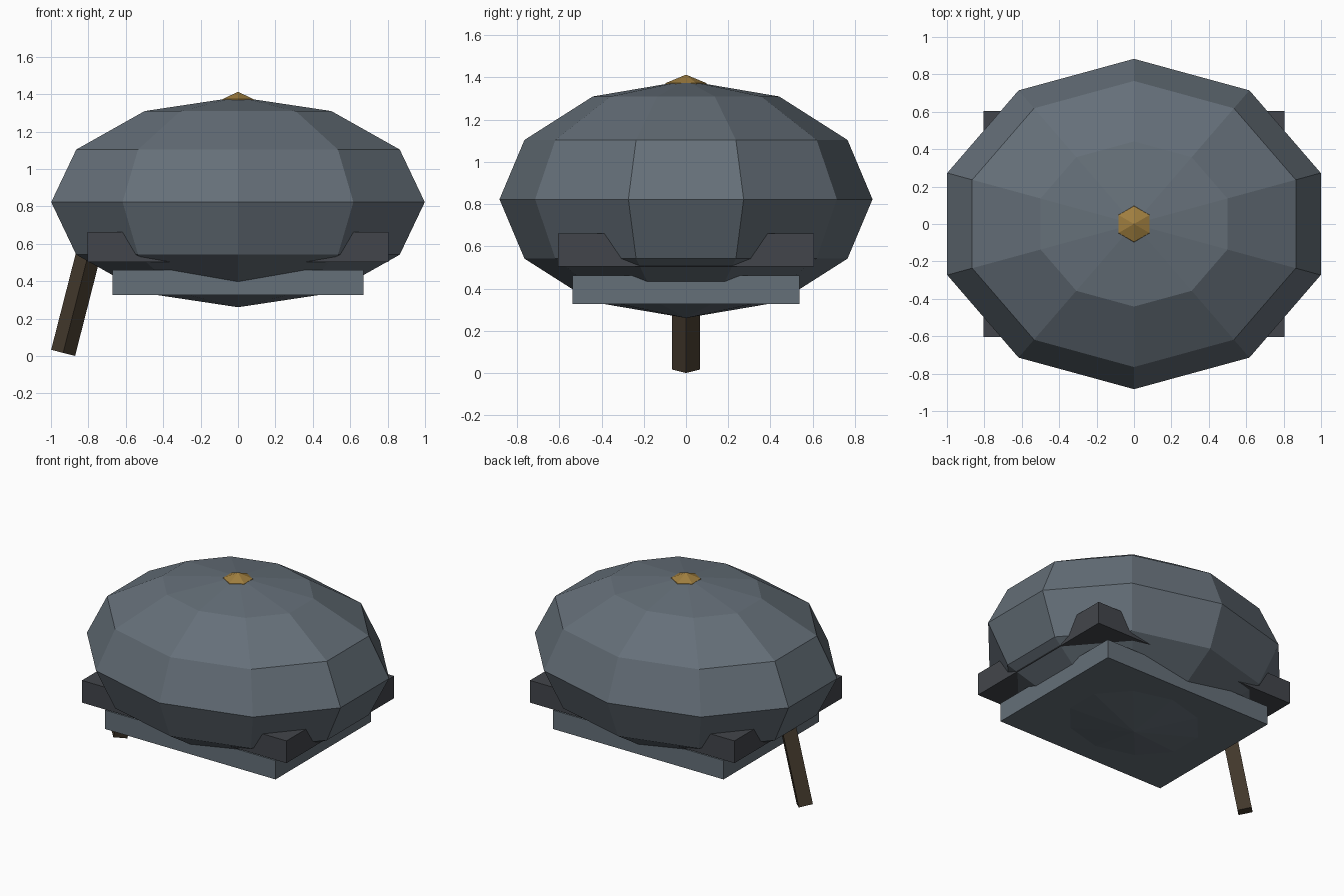
import bpy, bmesh
from math import cos, sin
from mathutils import Matrix, Vector

if "Cube" in bpy.data.objects:
    bpy.data.objects.remove(bpy.data.objects["Cube"])


def material(name, rgb):
    m = bpy.data.materials.new(name)
    m.diffuse_color = (*rgb, 1)
    m.use_nodes = True
    m.node_tree.nodes["Principled BSDF"].inputs["Base Color"].default_value = m.diffuse_color
    return m


STEEL = material("blue_grey", (0.13, 0.16, 0.19))
DARK = material("dark_grey", (0.055, 0.06, 0.07))
BROWN = material("brown", (0.055, 0.04, 0.025))
GOLD = material("gold", (0.35, 0.21, 0.05))


def finish(name, bm, mat):
    bmesh.ops.recalc_face_normals(bm, faces=bm.faces)
    me = bpy.data.meshes.new(name)
    bm.to_mesh(me)
    bm.free()
    me.materials.append(mat)
    ob = bpy.data.objects.new(name, me)
    bpy.context.collection.objects.link(ob)
    return ob


def ball(name, segments, rings, radii, z, mat):
    bm = bmesh.new()
    m = Matrix.Translation((0, 0, z)) @ Matrix.Diagonal((*radii, 1))
    bmesh.ops.create_uvsphere(bm, u_segments=segments, v_segments=rings, radius=1, matrix=m)
    return finish(name, bm, mat)


def slab(name, half_x, half_y, z0, z1, mat):
    bm = bmesh.new()
    m = (Matrix.Translation((0, 0, (z0 + z1) / 2))
         @ Matrix.Diagonal((2 * half_x, 2 * half_y, z1 - z0, 1)))
    bmesh.ops.create_cube(bm, size=1, matrix=m)
    return finish(name, bm, mat)


# Flattened ten-sided shell and the small knob on its top
ball("shell", 10, 6, (1.05, 0.883, 0.562), 0.823, STEEL)
ball("top_knob", 6, 4, (0.135, 0.135, 0.135), 1.278, GOLD)

# Wide rim slab and the smaller plate under it
slab("rim_slab", 0.805, 0.605, 0.504, 0.662, DARK)
slab("bottom_plate", 0.672, 0.538, 0.327, 0.461, STEEL)

# Square slanted stick, its upper end buried in the shell
tilt, length = 0.25, 0.7
foot = Vector((-0.935, 0, 0.017))
axis = Vector((sin(tilt), 0, cos(tilt)))
bm = bmesh.new()
bmesh.ops.create_cone(
    bm, cap_ends=True, segments=4, radius1=0.066, radius2=0.066, depth=length,
    matrix=Matrix.Translation(foot + axis * length / 2) @ Matrix.Rotation(tilt, 4, "Y"))
finish("stick", bm, BROWN)
